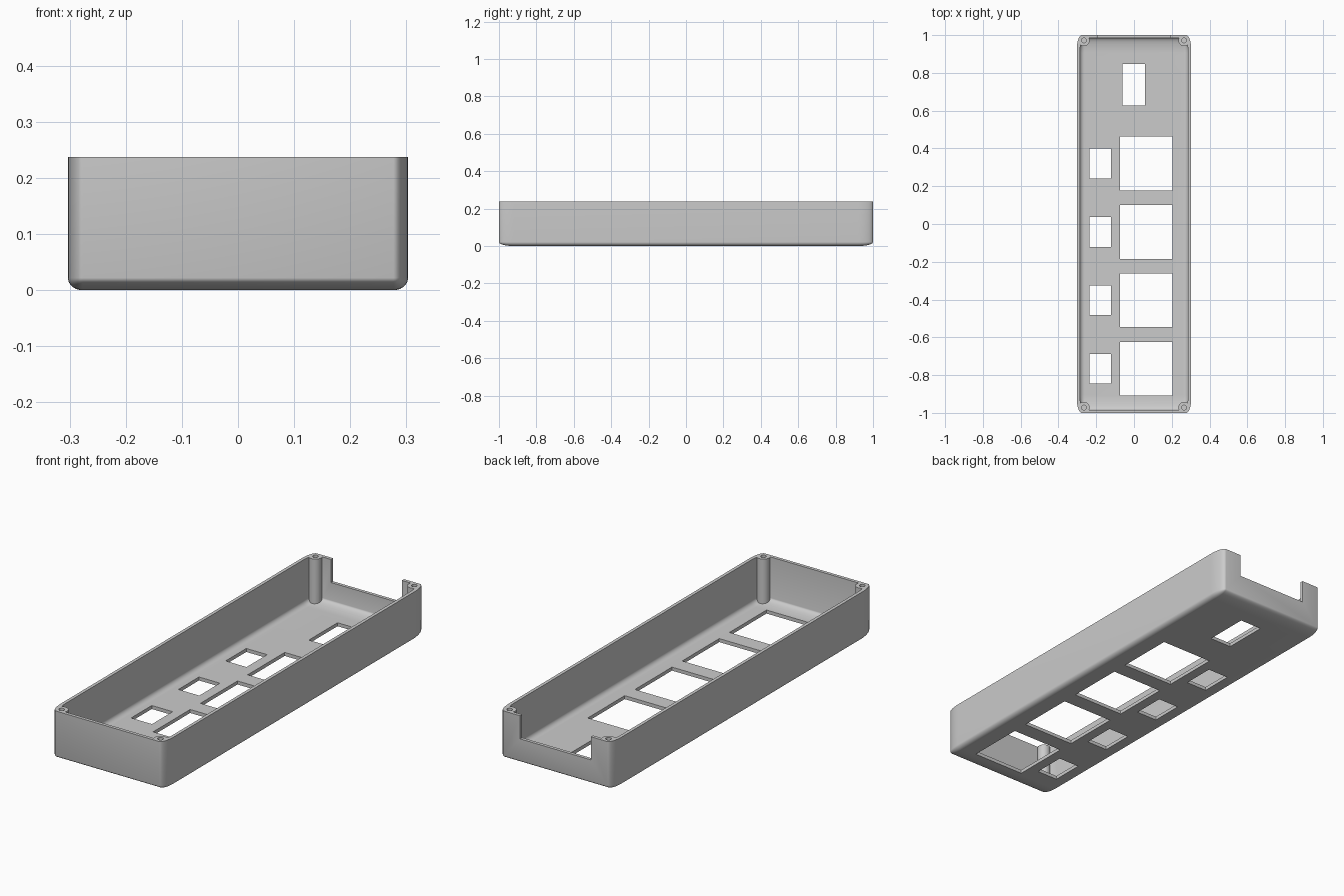
import bpy, bmesh, math
from mathutils import Matrix

if "Cube" in bpy.data.objects:
    bpy.data.objects.remove(bpy.data.objects["Cube"])

H = 0.237      # case height
WALL = 0.016   # wall thickness
POST_X, POST_Y = 0.265, 0.972

grey = bpy.data.materials.new("plain grey")
grey.diffuse_color = (0.6, 0.6, 0.6, 1)
grey.use_nodes = True
grey.node_tree.nodes["Principled BSDF"].inputs["Base Color"].default_value = grey.diffuse_color


def make_object(name, bm):
    bmesh.ops.recalc_face_normals(bm, faces=bm.faces)
    me = bpy.data.meshes.new(name)
    bm.to_mesh(me)
    bm.free()
    ob = bpy.data.objects.new(name, me)
    bpy.context.collection.objects.link(ob)
    me.materials.append(grey)
    return ob


def tub(name, hx, hy, z0, z1, rx, ry, rz, seg=10):
    """Solid block with elliptical upright corners and a rounded underside."""
    bm = bmesh.new()

    def ring(s, z):
        loop = []
        for q, (sx, sy) in enumerate([(1, 1), (-1, 1), (-1, -1), (1, -1)]):
            for i in range(seg + 1):
                a = math.pi / 2 * (q + i / seg)
                loop.append(bm.verts.new((sx * (hx - rx) + rx * s * math.cos(a),
                                          sy * (hy - ry) + ry * s * math.sin(a), z)))
        return loop

    rings = []
    for i in range(seg + 1):
        t = math.pi / 2 * i / seg
        rings.append(ring(math.sin(t), z0 + rz * (1 - math.cos(t))))
    rings.append(ring(1, z1))
    for a, b in zip(rings, rings[1:]):
        n = len(a)
        for i in range(n):
            j = (i + 1) % n
            bm.faces.new((a[i], a[j], b[j], b[i]))
    bm.faces.new(rings[0])
    bm.faces.new(rings[-1])
    bmesh.ops.remove_doubles(bm, verts=bm.verts, dist=1e-5)
    return make_object(name, bm)


def boxes(name, ranges):
    bm = bmesh.new()
    for x0, x1, y0, y1, z0, z1 in ranges:
        m = Matrix.Translation(((x0 + x1) / 2, (y0 + y1) / 2, (z0 + z1) / 2)) \
            @ Matrix.Diagonal((x1 - x0, y1 - y0, z1 - z0, 1))
        bmesh.ops.create_cube(bm, size=1, matrix=m)
    return make_object(name, bm)


def corner_cylinders(name, r, z0, z1, seg):
    bm = bmesh.new()
    for sx in (-1, 1):
        for sy in (-1, 1):
            bmesh.ops.create_cone(
                bm, cap_ends=True, segments=seg, radius1=r, radius2=r, depth=z1 - z0,
                matrix=Matrix.Translation((sx * POST_X, sy * POST_Y, (z0 + z1) / 2)))
    return make_object(name, bm)


def cut(target, cutter):
    mod = target.modifiers.new("cut", 'BOOLEAN')
    mod.operation = 'DIFFERENCE'
    mod.solver = 'EXACT'
    mod.object = cutter
    bpy.context.view_layer.objects.active = target
    bpy.ops.object.modifier_apply(modifier=mod.name)
    bpy.data.objects.remove(cutter)


# Outer body and the cavity, which leaves the corner posts standing
case = tub("case_shell", 0.303, 1.0, 0, H, 0.026, 0.08, 0.022)
cavity = tub("cavity", 0.303 - WALL, 1.0 - WALL, 0.017, H + 0.1, 0.026, 0.08, 0.022)
cut(cavity, corner_cylinders("posts", 0.03, -0.1, H + 0.2, 32))
cut(case, cavity)

# Screw holes in the posts
cut(case, corner_cylinders("screw_holes", 0.013, 0.06, H + 0.1, 20))

# Floor windows: four large and small pairs, and one single opening
windows = [(-0.06, 0.057, 0.628, 0.848, -0.1, 0.1)]
for i in range(4):
    dy = -0.362 * i
    windows.append((-0.073, 0.204, 0.178 + dy, 0.462 + dy, -0.1, 0.1))
    windows.append((-0.235, -0.123, 0.241 + dy, 0.399 + dy, -0.1, 0.1))
cut(case, boxes("windows", windows))

# Notch in the back wall
cut(case, boxes("notch", [(-0.19, 0.19, 0.95, 1.1, 0.125, 0.4)]))

# Smooth curves with crisp edges
bpy.ops.object.select_all(action='DESELECT')
case.select_set(True)
bpy.context.view_layer.objects.active = case
bpy.ops.object.shade_smooth_by_angle(angle=math.radians(30))
